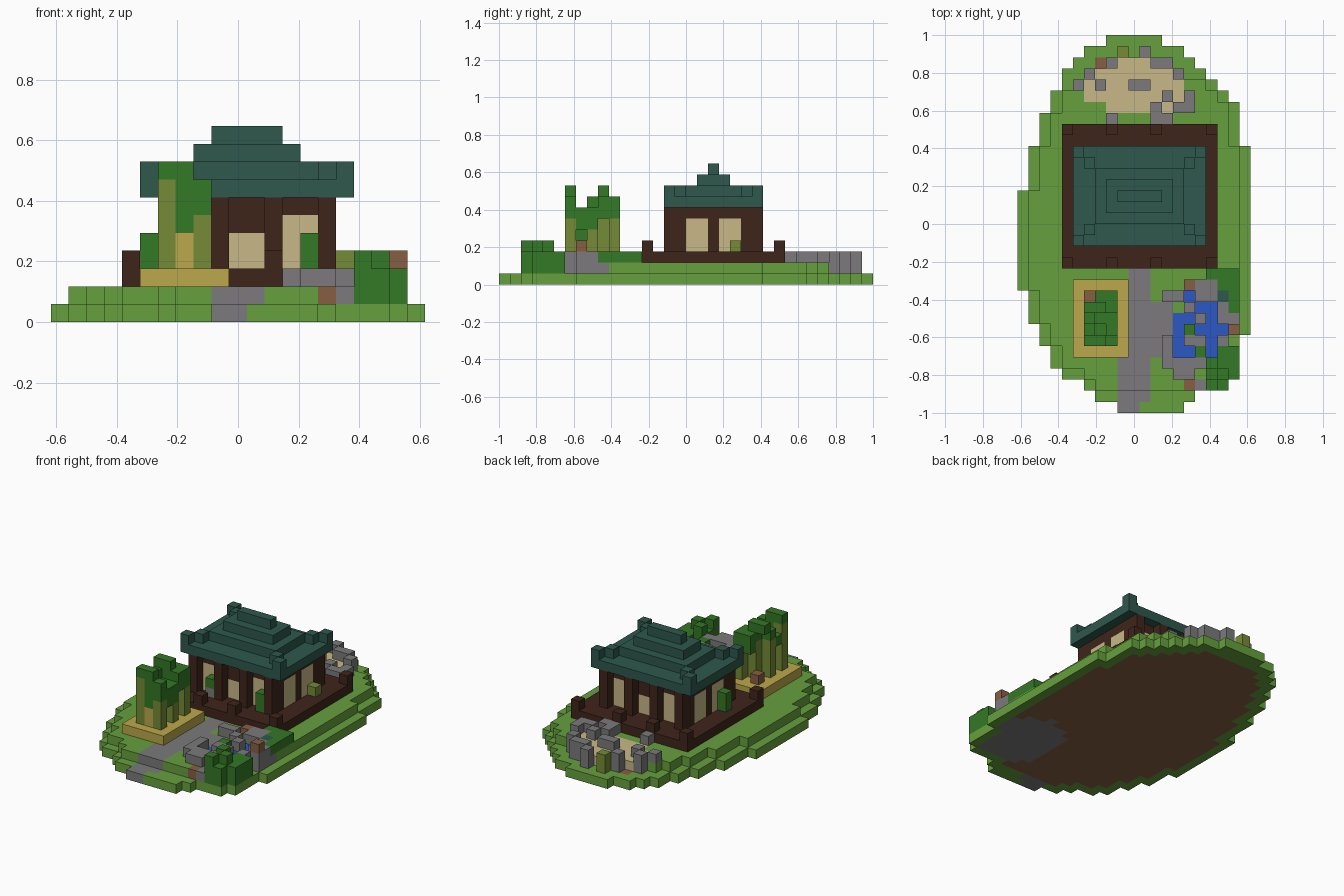
import bpy
import bmesh

cube = bpy.data.objects.get("Cube")
if cube:
    bpy.data.objects.remove(cube, do_unlink=True)

U = 1 / 17                      # size of one block
CX, CY = 10.5, 17               # grid centre

COLOURS = {
    "grass": "66A03D", "dark_wood": "3F251A", "roof_teal": "2E584C",
    "sand": "C8B987", "stone": "7C7A7C", "water": "2C57C4",
    "leaf": "347826", "planter_yellow": "BCA84C", "bamboo_olive": "758B36",
    "clay": "875F44",
}


def linear(byte):
    c = byte / 255
    return c / 12.92 if c < 0.04045 else ((c + 0.055) / 1.055) ** 2.4


MATS = {}
for name, code in COLOURS.items():
    rgba = [linear(v) for v in bytes.fromhex(code)] + [1]
    mat = bpy.data.materials.new(name)
    mat.use_nodes = True
    mat.diffuse_color = rgba
    mat.node_tree.nodes["Principled BSDF"].inputs["Base Color"].default_value = rgba
    MATS[name] = mat


def block_part(name, cells):
    """One mesh from a dict of grid cell -> colour, keeping only outer faces."""
    bm = bmesh.new()
    verts = {}
    used = sorted(set(cells.values()))

    def vert(p):
        if p not in verts:
            verts[p] = bm.verts.new(((p[0] - CX) * U, (p[1] - CY) * U, p[2] * U))
        return verts[p]

    for cell, colour in cells.items():
        for axis in range(3):
            for side in (0, 1):
                near = list(cell)
                near[axis] += 2 * side - 1
                if tuple(near) in cells:
                    continue
                ring = []
                for a, b in ((0, 0), (1, 0), (1, 1), (0, 1)):
                    p = list(cell)
                    p[axis] += side
                    p[(axis + 1) % 3] += a
                    p[(axis + 2) % 3] += b
                    ring.append(vert(tuple(p)))
                face = bm.faces.new(ring if side else ring[::-1])
                face.material_index = used.index(colour)
    mesh = bpy.data.meshes.new(name)
    bm.to_mesh(mesh)
    bm.free()
    for colour in used:
        mesh.materials.append(MATS[colour])
    bpy.context.collection.objects.link(bpy.data.objects.new(name, mesh))


def fill(cells, colour, xs, ys, zs):
    """Fill a box of cells; each range is (first, end)."""
    for x in range(*xs):
        for y in range(*ys):
            for z in range(*zs):
                cells[x, y, z] = colour


# Island outline: inset of each row from the two sides
left = "97643322111" + "0" * 9 + "111122233" + "44568"
right = "6521111" + "0" * 17 + "11112" + "34568"
lower = {(x, y) for y in range(34)
         for x in range(int(left[y]), 21 - int(right[y]))}
inner = {(x, y) for x, y in lower if 2 <= y <= 31 and
         {(x - 1, y), (x + 1, y), (x, y - 1), (x, y + 1)} <= lower}
upper = {(x, y) for x, y in inner if y <= 29}
soil = {(x, y) for x, y in inner
        if all((x + i, y + j) in lower for i in (-1, 1) for j in (-1, 1))}

ground = {}
for x, y in lower:
    under_pond = ((x - 16) / 3.6) ** 2 + ((y - 6.5) / 4.6) ** 2 < 1
    ground[x, y, 0] = "clay" if (x, y) in soil else "grass"
    if under_pond and (x, y) in inner:
        ground[x, y, 0] = "stone"
for x, y in upper:
    ground[x, y, 1] = "grass"

# Path
fill(ground, "stone", (9, 11), (0, 1), (0, 1))
fill(ground, "stone", (9, 12), (1, 2), (0, 1))
fill(ground, "stone", (9, 12), (2, 6), (1, 2))
fill(ground, "stone", (10, 14), (5, 10), (1, 2))
fill(ground, "stone", (10, 12), (10, 13), (1, 2))

# Sand bed of the rock garden
for y, (a, b) in zip(range(27, 32), ((8, 14), (6, 15), (6, 15), (7, 14), (9, 12))):
    fill(ground, "sand", (a, b), (y, y + 1), (1, 2))

# Pond: w water, g stone, b/B low and high bush, r/R low and high clay,
# t teal, m/n clay and stone set flush in the grass
fill(ground, "stone", (19, 20), (7, 10), (1, 2))
fill(ground, "stone", (18, 19), (6, 7), (1, 2))
pond_map = ["....bbb", "..rggbb", "ggwggtb", "..gwwgb", ".wwgwgg", ".wbwwwR",
            "gwggwg.", "gwwbwbb", "ggggBbb", ".gg.bBb", "..mnBb."]
kinds = {"g": "stone", "b": "leaf", "B": "leaf", "t": "roof_teal",
         "r": "clay", "R": "clay"}
pond = {}
for row, line in enumerate(pond_map):
    y = 12 - row
    for x, key in enumerate(line, 13):
        if key == "w":
            ground[x, y, 1] = "water"
        elif key in "mn":
            ground[x, y, 1] = "clay" if key == "m" else "stone"
        elif key != ".":
            base = 2 if (x, y) in upper else 1
            fill(pond, kinds[key], (x, x + 1), (y, y + 1),
                 (base, 4 if key.isupper() else 3))
            if key == "R":
                pond[x, y, 2] = "stone"
block_part("ground", ground)
block_part("pond_border", pond)

# Rock garden stones, o stone and p mossy, from the back row forward
rock_map = [".........p.o", "........o...oo", "......o.......o",
            ".....o.o..oo", ".............o.o", "............o.oo",
            "........o...oo"]
rocks = {}
for row, line in enumerate(rock_map):
    y = 32 - row
    for x, key in enumerate(line):
        if key != ".":
            fill(rocks, "bamboo_olive" if key == "p" else "stone", (x, x + 1),
                 (y, y + 1), (2 if (x, y) in upper else 1, 3))
block_part("garden_rocks", rocks)

# Bamboo planter
planter = {}
fill(planter, "planter_yellow", (5, 10), (5, 12), (2, 3))
block_part("planter", planter)

# Bamboo: stems on alternate cells, leaf clumps between them
bamboo = {}
for y, tops in enumerate(("998", "767", "877", "998", "488"), 6):
    for x, top in enumerate(map(int, tops), 6):
        leaf_start = top - 1 if x == 6 else top - 2
        if (x + y) % 2 == 0:
            fill(bamboo, "bamboo_olive", (x, x + 1), (y, y + 1), (3, leaf_start))
        fill(bamboo, "leaf", (x, x + 1), (y, y + 1), (leaf_start, top))
fill(bamboo, "planter_yellow", (7, 8), (6, 7), (3, 5))
fill(bamboo, "leaf", (7, 8), (6, 7), (5, 9))
bamboo[6, 10, 3] = "clay"
block_part("bamboo", bamboo)

# Deck with short posts
deck = {}
fill(deck, "dark_wood", (4, 18), (13, 26), (2, 3))
for x in (4, 8, 12, 17):
    for y in (13, 25):
        deck[x, y, 3] = "dark_wood"
block_part("deck", deck)

# House walls with paper windows on all four sides
walls = {}
fill(walls, "dark_wood", (6, 16), (16, 23), (3, 7))
for y in (16, 22):
    for a, top in ((7, 6), (10, 5), (13, 6)):
        fill(walls, "sand", (a, a + 2), (y, y + 1), (3, top))
for x in (6, 15):
    for a in (17, 20):
        fill(walls, "sand", (x, x + 1), (a, a + 2), (3, 6))
block_part("walls", walls)

# Pillars along the front and back
pillars = {}
for x in (6, 9, 12, 15):
    for y in (15, 23):
        fill(pillars, "dark_wood", (x, x + 1), (y, y + 1), (3, 7))
block_part("pillars", pillars)

# Stepped roof with raised corners
roof = {}
for z, inset in ((7, 0), (8, 2), (9, 3), (10, 4)):
    fill(roof, "roof_teal", (5 + inset, 17 - inset), (15 + inset, 24 - inset), (z, z + 1))
for inset in (0, 1):
    for x in (5 + inset, 16 - inset):
        for y in (15 + inset, 23 - inset):
            roof[x, y, 8] = "roof_teal"
block_part("roof", roof)

# Plants beside the house
plants = {}
for x, y in ((14, 15), (5, 17)):
    fill(plants, "leaf", (x, x + 1), (y, y + 1), (3, 5))
plants[16, 21, 3] = "bamboo_olive"
plants[8, 15, 3] = "stone"
plants[8, 15, 4] = "leaf"
block_part("house_plants", plants)
